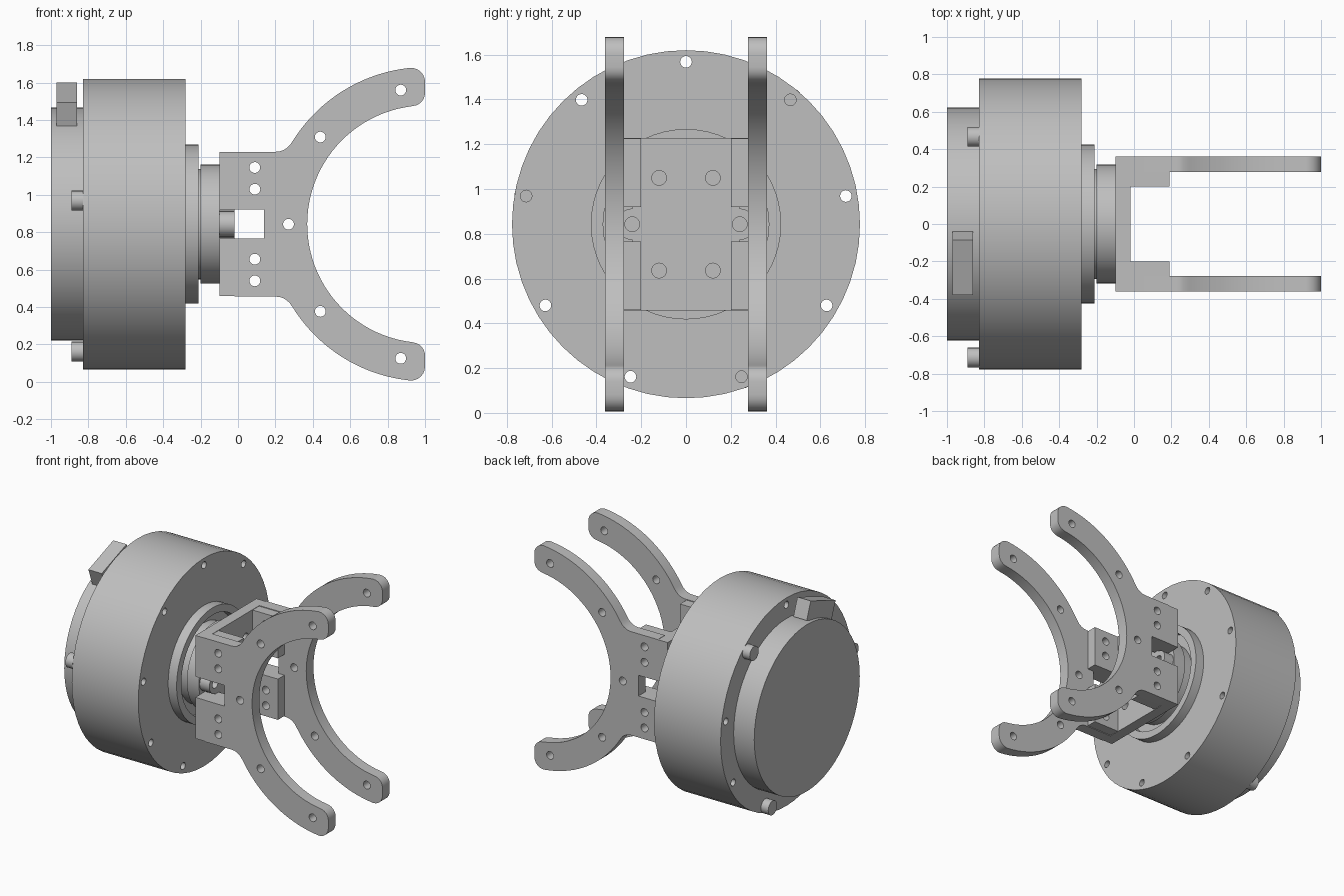
import bpy, bmesh
from math import sin, cos, pi, radians
from mathutils import Matrix, Vector

cube = bpy.data.objects.get("Cube")
if cube:
    bpy.data.objects.remove(cube, do_unlink=True)

CZ = 0.8425  # height of the main axis

grey = bpy.data.materials.new("plain_grey")
grey.use_nodes = True
COLOUR = (0.52, 0.52, 0.52, 1)
grey.diffuse_color = COLOUR
grey.node_tree.nodes["Principled BSDF"].inputs["Base Color"].default_value = COLOUR


def to_object(name, bm):
    bmesh.ops.recalc_face_normals(bm, faces=bm.faces)
    mesh = bpy.data.meshes.new(name)
    bm.to_mesh(mesh)
    bm.free()
    mesh.materials.append(grey)
    obj = bpy.data.objects.new(name, mesh)
    bpy.context.collection.objects.link(obj)
    return obj


def activate(obj):
    bpy.ops.object.select_all(action='DESELECT')
    obj.select_set(True)
    bpy.context.view_layer.objects.active = obj


def smooth(obj):
    activate(obj)
    bpy.ops.object.shade_smooth_by_angle(angle=radians(30))


def arc(cx, cy, r, a0, a1, n):
    steps = [radians(a0 + (a1 - a0) * i / n) for i in range(n + 1)]
    return [(cx + r * cos(a), cy + r * sin(a)) for a in steps]


def prism(bm, pts, axis, lo, hi):
    """Extrude a 2D outline, centred on the main axis, along x or y."""
    def place(u, v):
        return (lo, u, CZ + v) if axis == 'x' else (u, lo, CZ + v)
    face = bm.faces.new([bm.verts.new(place(u, v)) for u, v in pts])
    new = bmesh.ops.extrude_face_region(bm, geom=[face])["geom"]
    shift = Vector((hi - lo, 0, 0)) if axis == 'x' else Vector((0, hi - lo, 0))
    bmesh.ops.translate(bm, vec=shift, verts=[e for e in new if isinstance(e, bmesh.types.BMVert)])


def lathe(name, profile, sides=56):
    """Revolve a closed run of (x, radius) points about the main axis."""
    bm = bmesh.new()
    verts = [bm.verts.new((x, 0, r)) for x, r in profile]
    edges = [bm.edges.new(pair) for pair in zip(verts, verts[1:])]
    bmesh.ops.spin(bm, geom=verts + edges, cent=(0, 0, 0), axis=(1, 0, 0),
                   angle=2 * pi, steps=sides)
    bmesh.ops.remove_doubles(bm, verts=bm.verts, dist=0.0001)
    bmesh.ops.translate(bm, vec=(0, 0, CZ), verts=bm.verts)
    return to_object(name, bm)


def rods(name, centres, r, axis, lo, hi, sides=20):
    bm = bmesh.new()
    for u, v in centres:
        prism(bm, arc(u, v, r, 0, 360 - 360 / sides, sides - 1), axis, lo, hi)
    return to_object(name, bm)


def drill(obj, centres, r, axis, lo, hi):
    cutter = rods("hole_cutter", centres, r, axis, lo, hi)
    cutter.hide_render = True
    activate(obj)
    mod = obj.modifiers.new("holes", 'BOOLEAN')
    mod.operation, mod.solver, mod.object = 'DIFFERENCE', 'EXACT', cutter
    bpy.ops.object.modifier_apply(modifier=mod.name)
    bpy.data.objects.remove(cutter, do_unlink=True)


def circle_spots(angles, r=0.725):
    return [(r * cos(radians(a)), r * sin(radians(a))) for a in angles]


# Round housing with nine through holes, and three pins on its back
drum = lathe("housing", [(-0.83, 0), (-0.83, 0.777), (-0.28, 0.777), (-0.28, 0)])
drill(drum, circle_spots(range(90, 450, 40)), 0.026, 'x', -0.9, -0.2)
smooth(drum)
smooth(rods("back_pins", circle_spots((50, 170, 290)), 0.053, 'x', -0.89, -0.83))

# Back cap and stepped front hub
smooth(lathe("back_cap", [(-1, 0), (-1, 0.623), (-0.83, 0.623), (-0.83, 0)]))
smooth(lathe("front_collar", [(-0.28, 0.37), (-0.28, 0.425), (-0.21, 0.425),
                              (-0.21, 0.37), (-0.28, 0.37)]))
smooth(lathe("output_hub", [(-0.28, 0), (-0.28, 0.295), (-0.2, 0.295), (-0.2, 0.318),
                            (-0.1, 0.318), (-0.1, 0)]))

# Connector block, tilted to follow the cap rim
bm = bmesh.new()
bmesh.ops.create_cube(bm, size=1, matrix=Matrix.Translation((-0.915, -0.21, 1.483))
                      @ Matrix.Rotation(radians(20), 4, 'X')
                      @ Matrix.Diagonal((0.11, 0.312, 0.137, 1)))
to_object("connector_block", bm)

# Bracket plate: corner tabs with a rounded lug between them on each side
side = [(0.36, -0.385), (0.36, -0.0775), (0.24, -0.0775)]
side += arc(0.24, 0, 0.07, -90, 90, 12)
side += [(u, -v) for u, v in reversed(side[:3])]
bm = bmesh.new()
prism(bm, side + [(-u, -v) for u, v in side], 'x', -0.1, -0.02)
plate = to_object("bracket_plate", bm)
spots = [(u, v) for u in (-0.12, 0.12) for v in (-0.207, 0.207)] + [(-0.24, 0), (0.24, 0)]
drill(plate, spots, 0.033, 'x', -0.15, 0.05)
smooth(plate)

# Outline of a curved fork arm, upper half first, then mirrored
half = arc(1.005, 0, 0.635, 180, 97, 24)
half += arc(0.93, 0.702, 0.07, -85, 0, 6)
half += arc(0.925, 0.761, 0.075, 0, 90, 6)
half += arc(1.005, 0, 0.84, 96, 148.4, 18)
a, b, c = Vector((0.29, 0.44)), Vector((0.256, 0.387)), Vector((0.2, 0.387))
half += [tuple(a * (1 - t) ** 2 + b * 2 * t * (1 - t) + c * t * t)
         for t in (0.2, 0.4, 0.6, 0.8, 1)]
half += [(-0.02, 0.387), (-0.02, 0.0775), (0.14, 0.0775)]
outline = half + [(u, -v) for u, v in reversed(half[1:])]

# Arm holes: a row along the curve, and pairs beside the bracket
arm_spots = [(0.27, 0)] + [(u, s * v) for s in (1, -1)
                           for u, v in ((0.87, 0.717), (0.44, 0.466), (0.09, 0.303), (0.09, 0.187))]

for name, s in (("left", 1), ("right", -1)):
    bm = bmesh.new()
    prism(bm, outline, 'y', s * 0.277, s * 0.362)
    arm = to_object(name + "_fork_arm", bm)
    drill(arm, arm_spots, 0.029, 'y', s * 0.15, s * 0.45)
    smooth(arm)
    # Upper and lower flanges joining the plate to the arm
    bm = bmesh.new()
    for lo, hi in ((0.0775, 0.382), (-0.382, -0.0775)):
        prism(bm, [(-0.02, lo), (0.19, lo), (0.19, hi), (-0.02, hi)], 'y', s * 0.2, s * 0.277)
    flange = to_object(name + "_flanges", bm)
    drill(flange, arm_spots[3:5] + arm_spots[7:9], 0.029, 'y', s * 0.15, s * 0.45)
    smooth(flange)
